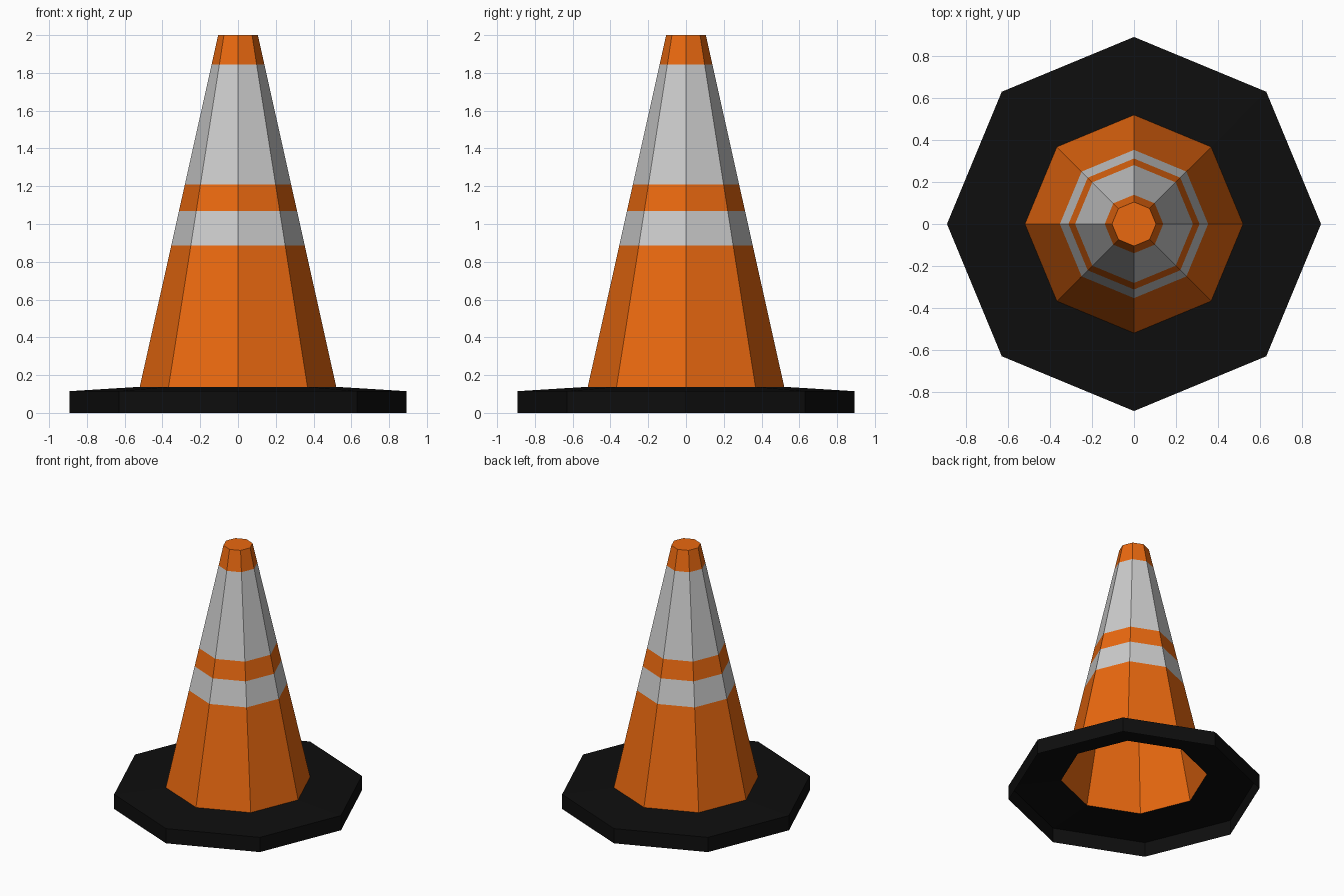
import bpy, bmesh
from math import cos, sin, tau

if "Cube" in bpy.data.objects:
    bpy.data.objects.remove(bpy.data.objects["Cube"])

SIDES = 8


def material(name, rgb):
    mat = bpy.data.materials.new(name)
    mat.diffuse_color = (*rgb, 1)
    mat.use_nodes = True
    mat.node_tree.nodes["Principled BSDF"].inputs["Base Color"].default_value = mat.diffuse_color
    return mat


def shell(name, profile, mat=None, cap=False):
    """Eight-sided open shell through (radius, z) rings, listed bottom to top."""
    bm = bmesh.new()
    rings = [[bm.verts.new((r * cos(tau * i / SIDES), r * sin(tau * i / SIDES), z))
              for i in range(SIDES)] for r, z in profile]
    for low, high in zip(rings, rings[1:]):
        for i in range(SIDES):
            j = (i + 1) % SIDES
            bm.faces.new((low[i], low[j], high[j], high[i]))
    if cap:
        bm.faces.new(rings[-1])
    mesh = bpy.data.meshes.new(name)
    bm.to_mesh(mesh)
    bm.free()
    obj = bpy.data.objects.new(name, mesh)
    bpy.context.collection.objects.link(obj)
    if mat:
        mesh.materials.append(mat)
    return obj


def cone_radius(z):
    return 0.52 + (0.105 - 0.52) * (z - 0.138) / (2 - 0.138)


orange = material("orange", (0.82, 0.14, 0.005))
black = material("black", (0.0043, 0.0043, 0.0043))

# Rubber foot: rim wall and slightly sloped top, hollow underneath
shell("foot", [(0.892, 0), (0.892, 0.115), (0.52, 0.138)], black)

# Hollow cone, split into coloured bands
bands = [
    ("lower_cone", 0.138, 0.885, orange),
    ("lower_stripe", 0.885, 1.07, None),
    ("middle_cone", 1.07, 1.21, orange),
    ("upper_stripe", 1.21, 1.845, None),
    ("cone_tip", 1.845, 2.0, orange),
]
for name, z0, z1, mat in bands:
    shell(name, [(cone_radius(z0), z0), (cone_radius(z1), z1)], mat, cap=name == "cone_tip")
